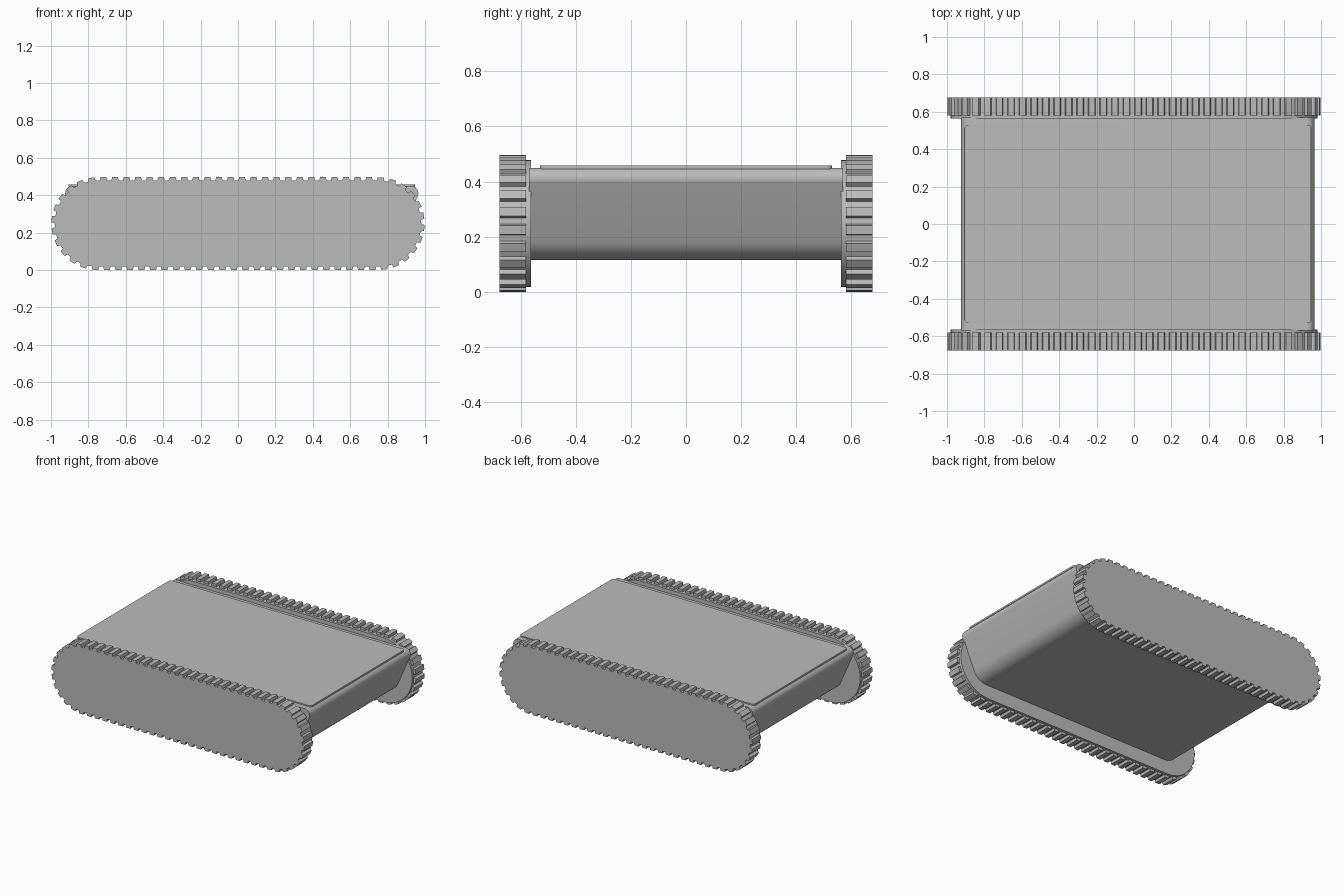
import bpy, bmesh, math
from mathutils import Vector

cube = bpy.data.objects.get("Cube")
if cube:
    bpy.data.objects.remove(cube, do_unlink=True)

grey = bpy.data.materials.new("plain_grey")
grey.use_nodes = True
grey.diffuse_color = (0.5, 0.5, 0.5, 1)
grey.node_tree.nodes["Principled BSDF"].inputs["Base Color"].default_value = (0.5, 0.5, 0.5, 1)

MID_Z = 0.248     # height of the track centre line
HALF = 0.75       # half length of the straight track run
CORE_R = 0.23     # track radius at the tooth roots
TOOTH = 0.018     # tooth height


def prism(name, outline, y0, y1, smooth=True):
    """Extrude an (x, z) outline along y."""
    bm = bmesh.new()
    face = bm.faces.new([bm.verts.new((x, y0, z)) for x, z in outline])
    out = bmesh.ops.extrude_face_region(bm, geom=[face])
    moved = [g for g in out["geom"] if isinstance(g, bmesh.types.BMVert)]
    bmesh.ops.translate(bm, vec=(0, y1 - y0, 0), verts=moved)
    bmesh.ops.recalc_face_normals(bm, faces=bm.faces)
    mesh = bpy.data.meshes.new(name)
    bm.to_mesh(mesh)
    bm.free()
    mesh.materials.append(grey)
    obj = bpy.data.objects.new(name, mesh)
    bpy.context.collection.objects.link(obj)
    if smooth:
        bpy.ops.object.select_all(action='DESELECT')
        obj.select_set(True)
        bpy.context.view_layer.objects.active = obj
        bpy.ops.object.shade_smooth_by_angle(angle=math.radians(30))
    return obj


def rounded(corners, steps=10):
    """Round polygon corners given as (x, z, radius)."""
    pts = []
    n = len(corners)
    for i, (x, z, r) in enumerate(corners):
        p = Vector((x, z))
        a = (Vector(corners[i - 1][:2]) - p).normalized()
        b = (Vector(corners[(i + 1) % n][:2]) - p).normalized()
        half = a.angle(b) / 2
        centre = p + (a + b).normalized() * (r / math.sin(half))
        start = p + a * (r / math.tan(half)) - centre
        end = p + b * (r / math.tan(half)) - centre
        for k in range(steps + 1):
            t = k / steps
            pts.append(centre + (start * (1 - t) + end * t).normalized() * r)
    return [(q.x, q.y) for q in pts]


def loop_point(s, height):
    """Point at distance s round the track loop, raised above the roots."""
    straight, arc = 2 * HALF, math.pi * CORE_R
    side = 1
    s %= 2 * (straight + arc)
    if s >= straight + arc:
        s -= straight + arc
        side = -1
    r = CORE_R + height
    if s < straight:
        x, z = -HALF + s, r
    else:
        a = (s - straight) / CORE_R
        x, z = HALF + r * math.sin(a), r * math.cos(a)
    return side * x, MID_Z + side * z


# Toothed belt outline
perimeter = 4 * HALF + 2 * math.pi * CORE_R
count = 72
pitch = perimeter / count
belt = []
for i in range(count):
    for frac, height in ((0.18, 0), (0.25, TOOTH), (0.75, TOOTH), (0.82, 0)):
        belt.append(loop_point((i + frac) * pitch, height))

# Smooth inner cheek outline
cheek = [(sx * (HALF + CORE_R * math.sin(a)), MID_Z + sx * CORE_R * math.cos(a))
         for sx in (1, -1) for a in [math.pi * k / 24 for k in range(25)]]

for name, side in (("front", -1), ("back", 1)):
    prism(name + "_track", belt, side * 0.58, side * 0.677, smooth=False)
    prism(name + "_track_cheek", cheek, side * 0.563, side * 0.582)

# Hull with sloping ends and rounded edges
CENTRE_X = 0.02
hull = [(CENTRE_X - 0.965, 0.45, 0.04), (CENTRE_X + 0.965, 0.45, 0.04),
        (CENTRE_X + 0.82, 0.115, 0.11), (CENTRE_X - 0.82, 0.115, 0.11)]
prism("hull", rounded(hull), -0.57, 0.57)

# Raised deck plate with rounded corners
deck_x, deck_y = 0.926, 0.53
deck = prism("deck_plate", rounded([(-deck_x, deck_y, 0.02), (deck_x, deck_y, 0.02),
                                    (deck_x, -deck_y, 0.02), (-deck_x, -deck_y, 0.02)], 6), 0, 0.012)
deck.rotation_euler.x = math.pi / 2
deck.location = (CENTRE_X, 0, 0.446)
